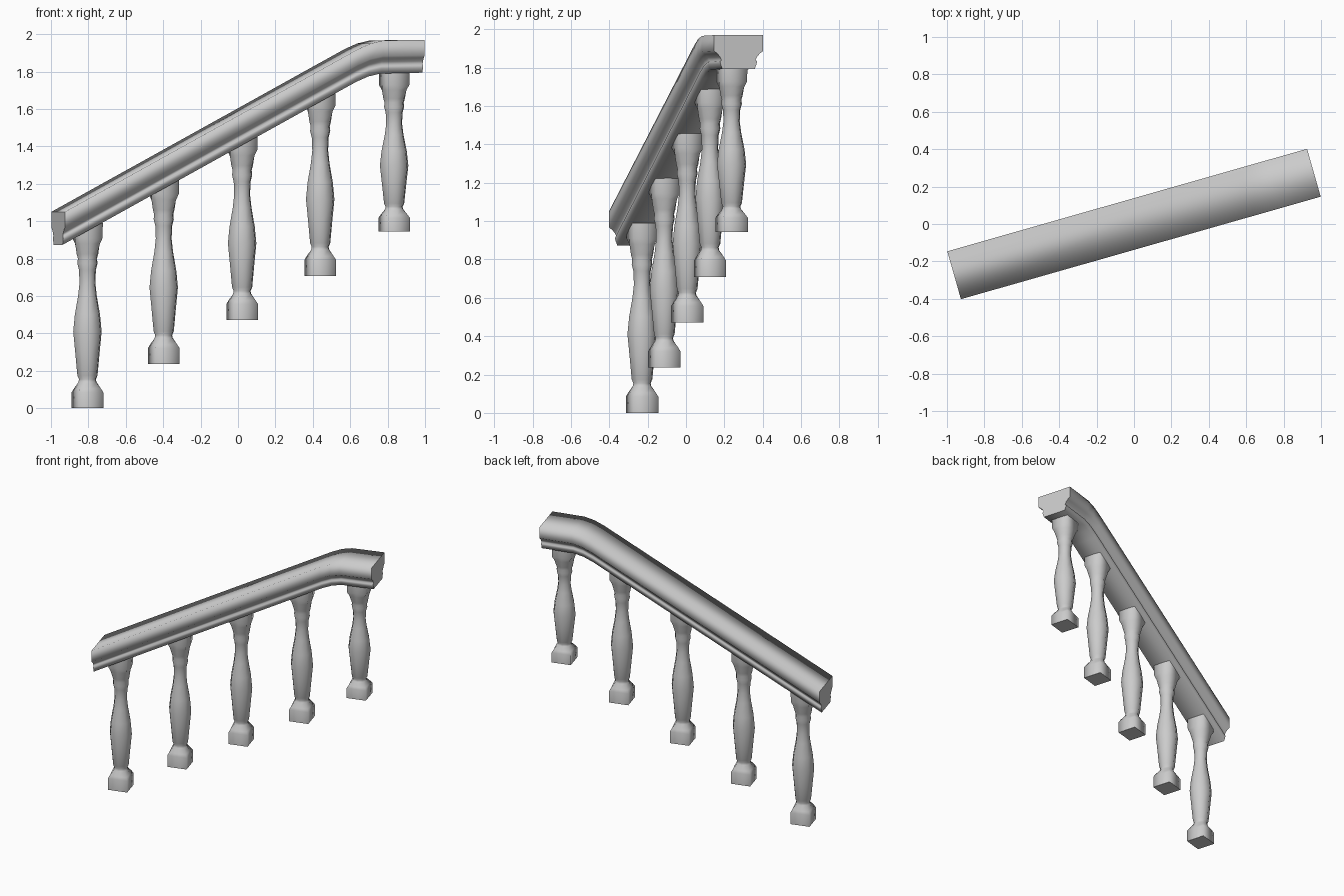
import bpy
import bmesh
import math

if "Cube" in bpy.data.objects:
    bpy.data.objects.remove(bpy.data.objects["Cube"], do_unlink=True)

TURN = math.radians(15.9)  # plan direction of the whole run

stone = bpy.data.materials.new("light_grey_stone")
stone.use_nodes = True
GREY = (0.6, 0.6, 0.6, 1)
stone.diffuse_color = GREY
stone.node_tree.nodes["Principled BSDF"].inputs["Base Color"].default_value = GREY


def loft(name, rings, flat_test):
    """Skin closed rings, cap both ends, smooth all but the flat faces."""
    bm = bmesh.new()
    loops = [[bm.verts.new(p) for p in ring] for ring in rings]
    n = len(loops[0])
    for a, b in zip(loops, loops[1:]):
        for i in range(n):
            j = (i + 1) % n
            bm.faces.new((a[i], a[j], b[j], b[i]))
    bm.faces.new(loops[0])
    bm.faces.new(loops[-1])
    bmesh.ops.recalc_face_normals(bm, faces=bm.faces)
    for f in bm.faces:
        f.smooth = not flat_test(f)
    mesh = bpy.data.meshes.new(name)
    bm.to_mesh(mesh)
    bm.free()
    mesh.materials.append(stone)
    obj = bpy.data.objects.new(name, mesh)
    bpy.context.collection.objects.link(obj)
    obj.rotation_euler.z = TURN
    return obj


# Handrail: moulded section swept up the slope and levelled at the top
half = [(0.133, 0), (0.133, -0.083), (0.115, -0.096), (0.1, -0.114),
        (0.092, -0.13), (0.1, -0.137), (0.098, -0.15), (0.088, -0.176)]
section = half + [(-y, z) for y, z in reversed(half)]
path = [(-1, 1.05), (0.63, 1.92), (0.7, 1.95), (0.77, 1.966), (1, 1.97)]
rail = [[(s, y, top + z) for y, z in section] for s, top in path]
loft("handrail", rail, lambda f: abs(f.normal.x) > 0.95)

# Baluster profile: height, half width, squareness (1 = square, 0 = round)
profile = [(0, 0.0685, 1), (0.085, 0.0685, 1), (0.105, 0.066, 0.6),
           (0.14, 0.05, 0.1), (0.155, 0.047, 0), (0.175, 0.056, 0),
           (0.3, 0.068, 0), (0.41, 0.079, 0), (0.5, 0.07, 0),
           (0.6, 0.052, 0), (0.67, 0.044, 0), (0.74, 0.047, 0),
           (0.775, 0.056, 0), (0.8, 0.053, 0), (0.825, 0.06, 0),
           (0.88, 0.068, 0.3), (0.91, 0.0685, 0.85), (0.99, 0.0685, 0.9)]


def ring(z, r, square):
    points = []
    for k in range(8):
        a = k * math.pi / 4
        d = r * (1 + square * (math.sqrt(2) - 1)) if k % 2 else r
        points.append((d * math.cos(a), d * math.sin(a), z))
    return points


# Five balusters stepping up; the last is shortened under the level rail
for i, s in enumerate((-0.837, -0.413, 0.023, 0.457, 0.868)):
    stretch = 0.862 if i == 4 else 1
    rings = [ring(z * stretch, r, q) for z, r, q in profile]
    post = loft(f"baluster_{i + 1}", rings, lambda f: abs(f.normal.z) > 0.95)
    post.location = (s * math.cos(TURN), s * math.sin(TURN), 0.236 * i)
